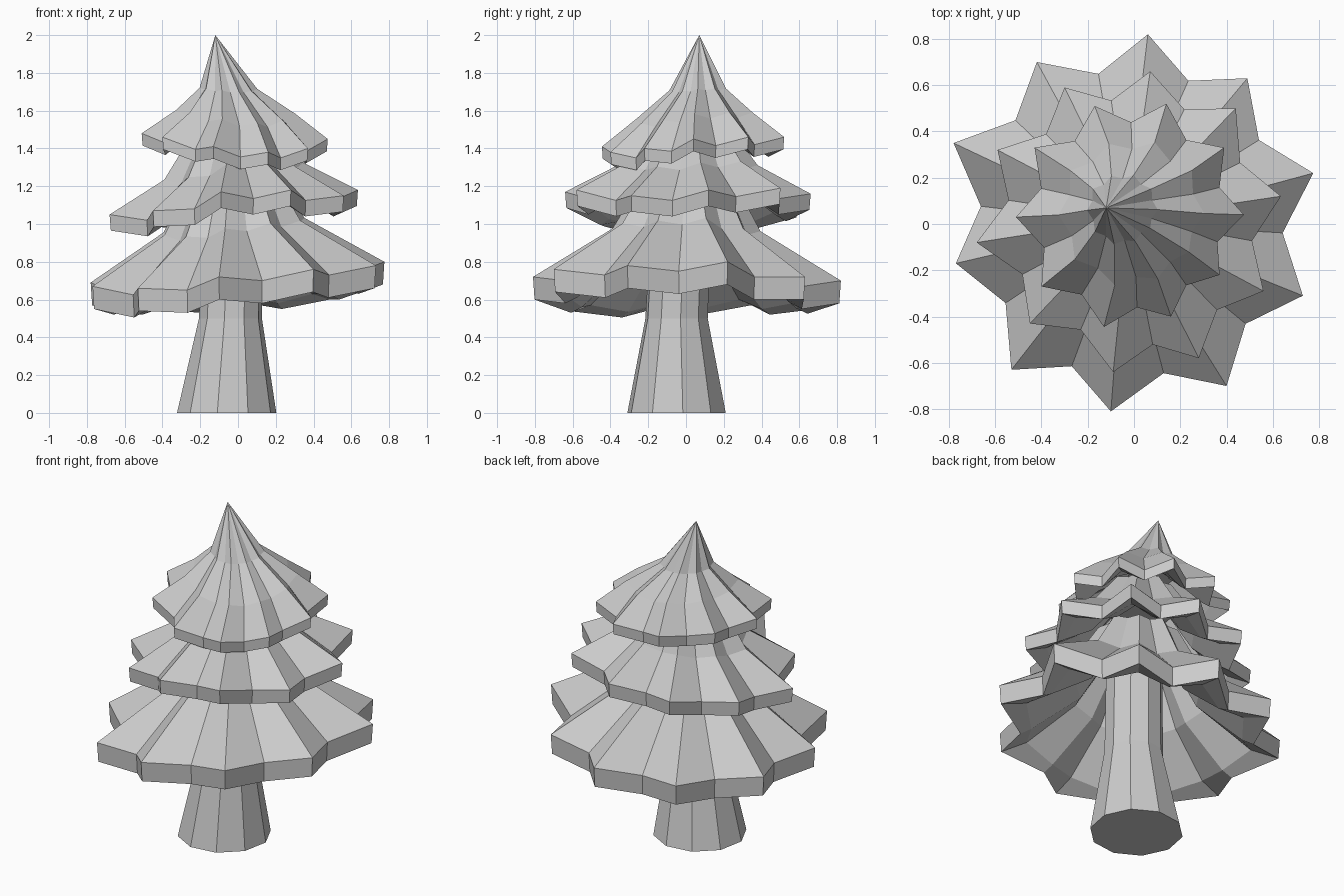
import bpy, math

if "Cube" in bpy.data.objects:
    bpy.data.objects.remove(bpy.data.objects["Cube"])


def make_object(name, verts, faces):
    mesh = bpy.data.meshes.new(name)
    mesh.from_pydata(verts, [], faces)
    mesh.update()
    obj = bpy.data.objects.new(name, mesh)
    bpy.context.collection.objects.link(obj)
    return obj


def loft(name, rings, tip=None):
    """Skin a stack of equal rings; cap the start, and cap or point the end."""
    n = len(rings[0])
    verts = [p for r in rings for p in r]
    faces = [tuple(reversed(range(n)))]
    for k in range(len(rings) - 1):
        a, b = k * n, (k + 1) * n
        for i in range(n):
            j = (i + 1) % n
            faces.append((a + i, a + j, b + j, b + i))
    last = (len(rings) - 1) * n
    if tip:
        verts.append(tip)
        faces += [(last + i, last + (i + 1) % n, len(verts) - 1) for i in range(n)]
    else:
        faces.append(tuple(range(last, last + n)))
    return make_object(name, verts, faces)


def star_rim(tips):
    """Ten tips with a lower, pulled-in valley between each pair."""
    rim = []
    for i, a in enumerate(tips):
        b = tips[(i + 1) % len(tips)]
        rim.append(a)
        rim.append(((a[0] + b[0]) * 0.427, (a[1] + b[1]) * 0.427,
                    (a[2] + b[2]) / 2 - 0.04))
    return rim


def shrink(rim, k, z, centre, tilt, fill=1.08):
    """Scaled copy of the rim at height z; fill pushes the valleys out."""
    mean = sum(p[2] for p in rim) / len(rim)
    ring = []
    for i, p in enumerate(rim):
        s = k * (fill if i % 2 else 1)
        ring.append((centre[0] + s * p[0], centre[1] + s * p[1],
                     z + tilt * (p[2] - mean)))
    return ring


def tier(name, tips, thick, mid, upper, tip=None):
    rim = star_rim(tips)
    mean = sum(p[2] for p in rim) / len(rim)
    under = shrink(rim, 0.99, mean - thick, (0, 0), 1, 1)
    levels = [shrink(rim, *mid, 0.7), shrink(rim, *upper, 0.2)]
    # hollow underside: flat lip under the rim, then rising inside the skirt
    inner = [shrink(rim, upper[0] * 0.9, upper[1] - thick - 0.06, upper[2], 0.2),
             shrink(rim, mid[0] * 0.95, mid[1] - thick - 0.02, mid[2], 0.7),
             shrink(rim, 0.8, mean - thick + 0.03, (0, 0), 1, 1.12)]
    loft(name, inner + [under, rim] + levels, tip)


# Trunk: ten-sided, flared at the foot
def circle(cx, cy, r, z):
    return [(cx + r * math.cos(math.tau * (i + 0.2) / 10),
             cy + r * math.sin(math.tau * (i + 0.2) / 10), z) for i in range(10)]


loft("trunk", [circle(-0.06, -0.05, 0.265, 0), circle(-0.04, -0.05, 0.168, 0.5),
               circle(-0.02, -0.02, 0.16, 1.15)])

# Foliage skirts, tips listed counter-clockwise
tier("lower_branches",
     [(0.775, 0.22, 0.80), (0.49, 0.63, 0.72), (0.06, 0.82, 0.70), (-0.42, 0.70, 0.67),
      (-0.78, 0.35, 0.69), (-0.77, -0.17, 0.67), (-0.53, -0.63, 0.66),
      (-0.10, -0.81, 0.72), (0.40, -0.70, 0.76), (0.73, -0.31, 0.78)],
     0.12, (0.48, 0.96, (-0.02, 0)), (0.29, 1.24, (-0.02, 0.01)))

tier("middle_branches",
     [(0.635, 0.12, 1.18), (0.44, 0.50, 1.19), (0.07, 0.66, 1.16), (-0.30, 0.59, 1.12),
      (-0.59, 0.32, 1.09), (-0.68, -0.08, 1.05), (-0.45, -0.43, 1.07),
      (-0.09, -0.64, 1.17), (0.28, -0.58, 1.18), (0.56, -0.29, 1.15)],
     0.085, (0.56, 1.28, (-0.01, 0.01)), (0.30, 1.52, (-0.02, 0.02)))

tier("top_branches",
     [(0.475, 0.04, 1.45), (0.39, 0.33, 1.46), (0.14, 0.52, 1.46), (-0.17, 0.51, 1.46),
      (-0.43, 0.33, 1.48), (-0.51, 0.03, 1.48), (-0.40, -0.27, 1.46),
      (-0.13, -0.445, 1.41), (0.16, -0.40, 1.38), (0.37, -0.22, 1.40)],
     0.065, (0.64, 1.565, (0, 0.02)), (0.31, 1.71, (-0.045, 0.05)),
     tip=(-0.12, 0.07, 2.0))
